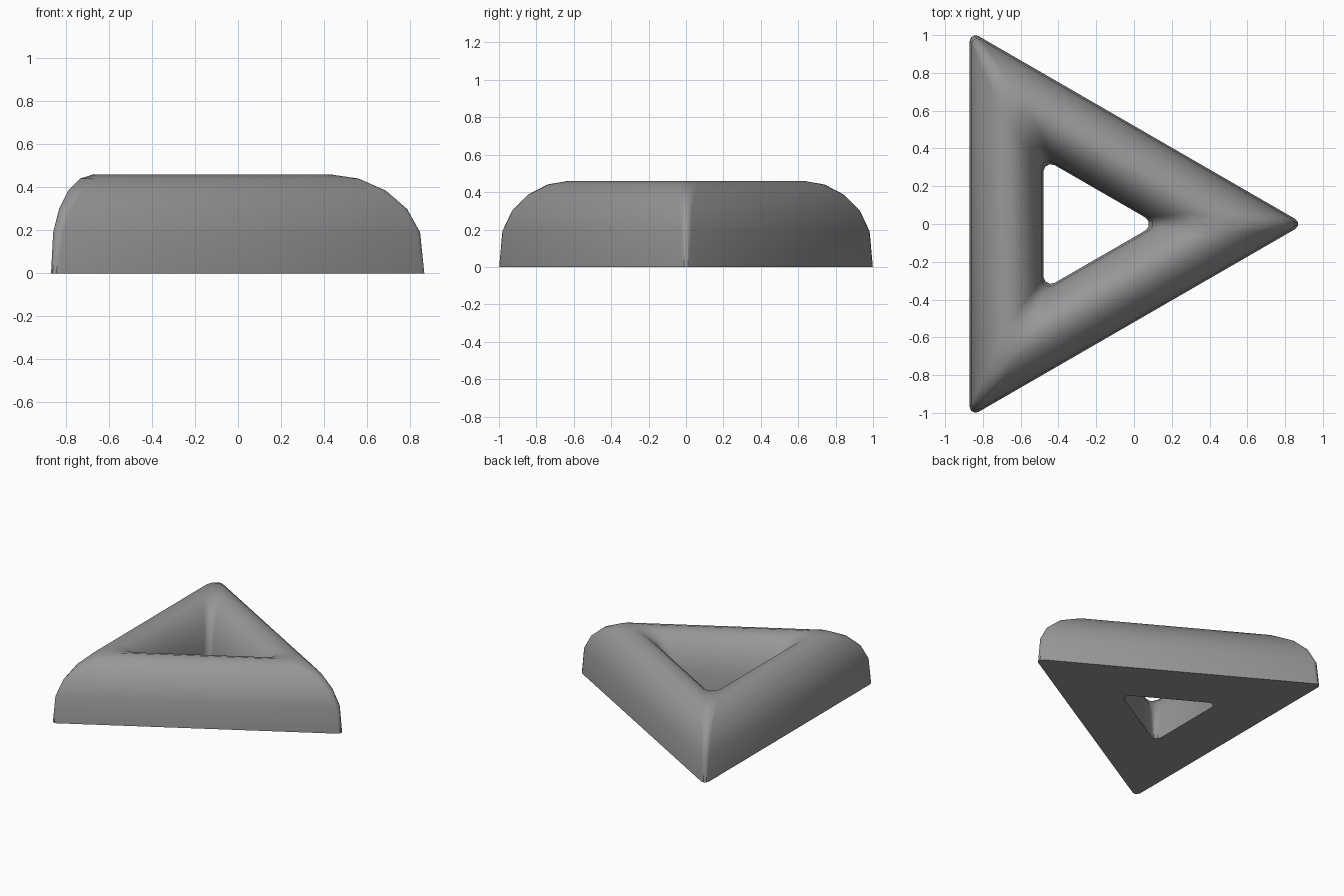
import bpy, bmesh
from math import sin, cos, pi, radians

if "Cube" in bpy.data.objects:
    bpy.data.objects.remove(bpy.data.objects["Cube"])

CX = -0.28            # centre of the equilateral triangle
SEG = 3               # segments per rounded corner


def profile():
    """Domed cross-section: (inradius, height, corner radius), outside to inside."""
    pts = []
    for i in range(11):
        a = pi * i / 10
        z = 0.0 if i in (0, 10) else 0.07 + 0.39 * sin(a)
        low = 0.031 if i <= 5 else 0.04
        rho = low + (0.073 - low) * sin(a) ** 4
        pts.append((0.395 + 0.195 * cos(a), z, rho))
    return pts


def rounded_triangle(bm, r, z, rho):
    """One rounded-triangle loop of vertices."""
    loop = []
    for k in range(3):
        mid = 2 * pi * k / 3
        d = 2 * (r - rho)
        for s in range(SEG + 1):
            a = mid - pi / 3 + (2 * pi / 3) * s / SEG
            loop.append(bm.verts.new((CX + d * cos(mid) + rho * cos(a),
                                      d * sin(mid) + rho * sin(a), z)))
    return loop


# Triangular ring: stacked loops joined around the closed section
bm = bmesh.new()
loops = [rounded_triangle(bm, *p) for p in profile()]
n = len(loops[0])
for i, a in enumerate(loops):
    b = loops[(i + 1) % len(loops)]
    for j in range(n):
        k = (j + 1) % n
        bm.faces.new((a[j], a[k], b[k], b[j]))
bmesh.ops.recalc_face_normals(bm, faces=bm.faces[:])
mesh = bpy.data.meshes.new("triangular_ring")
bm.to_mesh(mesh)
bm.free()

ring = bpy.data.objects.new("triangular_ring", mesh)
bpy.context.collection.objects.link(ring)

# Dark grey finish
grey = bpy.data.materials.new("dark_grey")
grey.diffuse_color = (0.31, 0.31, 0.31, 1)
grey.use_nodes = True
grey.node_tree.nodes["Principled BSDF"].inputs["Base Color"].default_value = grey.diffuse_color
mesh.materials.append(grey)

bpy.context.view_layer.objects.active = ring
ring.select_set(True)
bpy.ops.object.shade_smooth_by_angle(angle=radians(38))
